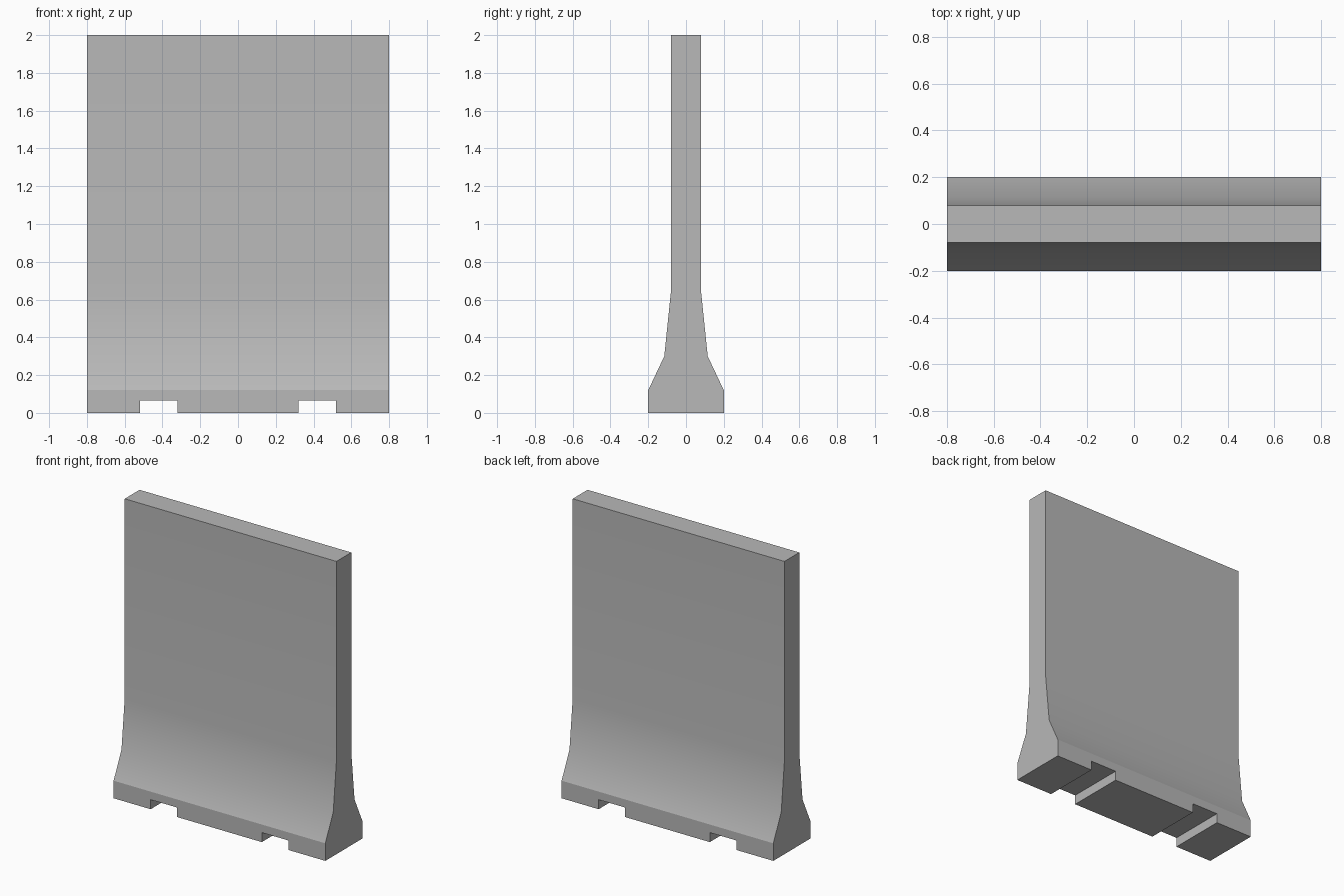
import bpy
import bmesh
import math

cube = bpy.data.objects.get("Cube")
if cube:
    bpy.data.objects.remove(cube, do_unlink=True)

HALF_WIDTH = 0.8

# Concrete material
concrete = bpy.data.materials.new("concrete grey")
concrete.use_nodes = True
grey = (0.48, 0.48, 0.48, 1)
concrete.diffuse_color = grey
shader = concrete.node_tree.nodes["Principled BSDF"]
shader.inputs["Base Color"].default_value = grey
shader.inputs["Roughness"].default_value = 0.9


def extrude_profile(name, points, x0, x1):
    """Solid from a (y, z) outline swept along x."""
    bm = bmesh.new()
    face = bm.faces.new([bm.verts.new((x0, y, z)) for y, z in points])
    swept = bmesh.ops.extrude_face_region(bm, geom=[face])["geom"]
    verts = [v for v in swept if isinstance(v, bmesh.types.BMVert)]
    bmesh.ops.translate(bm, verts=verts, vec=(x1 - x0, 0, 0))
    bmesh.ops.recalc_face_normals(bm, faces=bm.faces)
    mesh = bpy.data.meshes.new(name)
    bm.to_mesh(mesh)
    bm.free()
    mesh.materials.append(concrete)
    obj = bpy.data.objects.new(name, mesh)
    bpy.context.collection.objects.link(obj)
    return obj


# Wall with a flared foot, mirrored front to back
half = [(0.2, 0), (0.2, 0.12), (0.115, 0.3), (0.08, 0.64), (0.08, 2)]
outline = half + [(-y, z) for y, z in reversed(half)]
wall = extrude_profile("barrier_wall", outline, -HALF_WIDTH, HALF_WIDTH)

# Forklift slots through the foot
slot = [(-0.3, -0.1), (0.3, -0.1), (0.3, 0.065), (-0.3, 0.065)]
bpy.context.view_layer.objects.active = wall
wall.select_set(True)
for side, x in (("left", 0.42), ("right", -0.42)):
    cutter = extrude_profile(side + "_slot_cutter", slot, x - 0.1, x + 0.1)
    cutter.hide_render = True
    cut = wall.modifiers.new(side + "_slot", "BOOLEAN")
    cut.operation = "DIFFERENCE"
    cut.solver = "EXACT"
    cut.object = cutter
    bpy.ops.object.modifier_apply(modifier=cut.name)
    bpy.data.objects.remove(cutter, do_unlink=True)

# Smooth upper flare, crisp lip and corners
bpy.ops.object.shade_smooth_by_angle(angle=math.radians(22))
